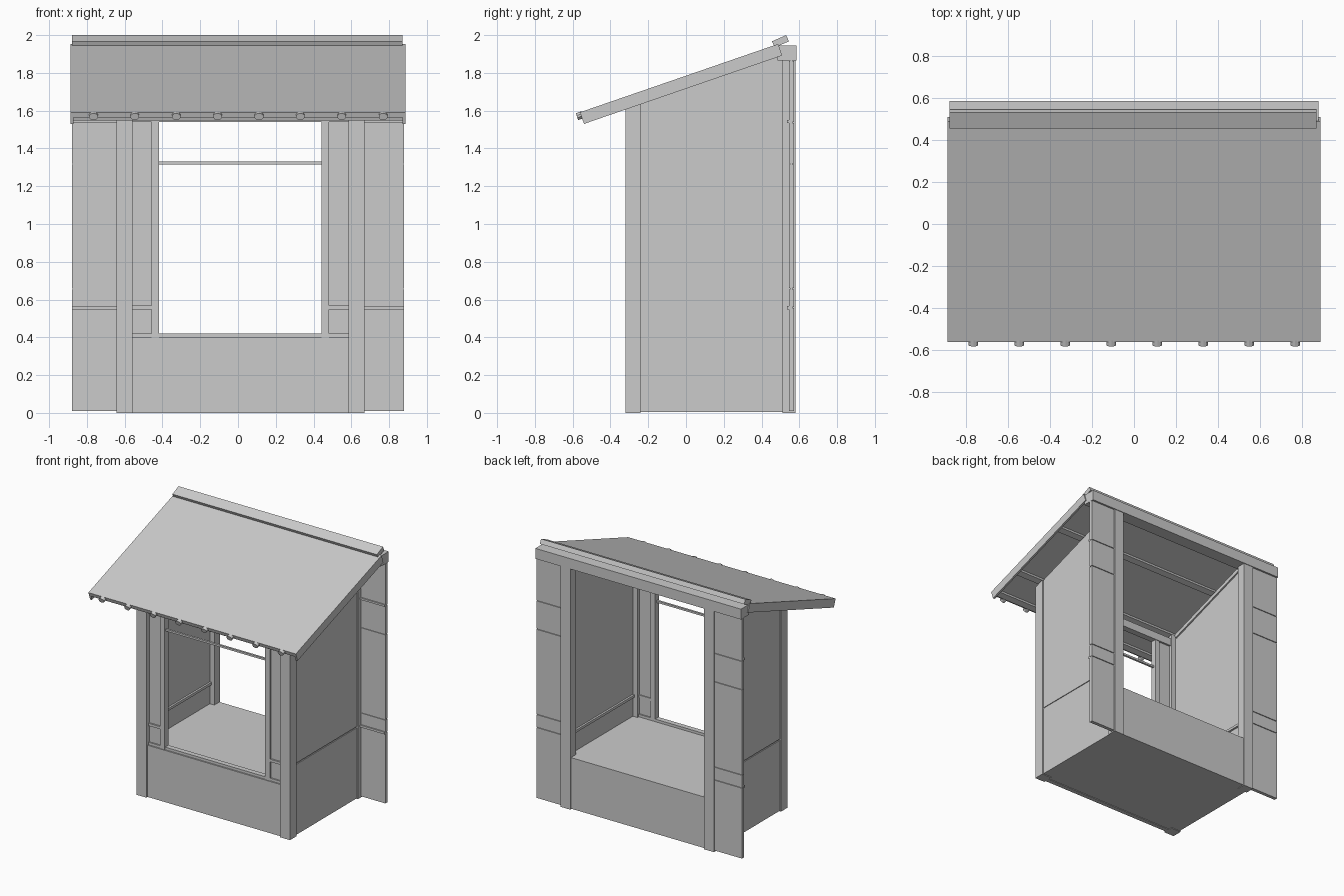
import bpy, bmesh
from mathutils import Vector

cube = bpy.data.objects.get("Cube")
if cube:
    bpy.data.objects.remove(cube, do_unlink=True)

grey = bpy.data.materials.new("plain grey")
grey.use_nodes = True
colour = (0.6, 0.6, 0.6, 1)
grey.diffuse_color = colour
grey.node_tree.nodes["Principled BSDF"].inputs["Base Color"].default_value = colour


def prism(name, profile, x0, x1):
    """Extrude a (y, z) outline along x."""
    bm = bmesh.new()
    face = bm.faces.new([bm.verts.new((x0, y, z)) for y, z in profile])
    ext = bmesh.ops.extrude_face_region(bm, geom=[face])
    verts = [v for v in ext["geom"] if isinstance(v, bmesh.types.BMVert)]
    bmesh.ops.translate(bm, verts=verts, vec=(x1 - x0, 0, 0))
    bmesh.ops.recalc_face_normals(bm, faces=bm.faces)
    mesh = bpy.data.meshes.new(name)
    bm.to_mesh(mesh)
    bm.free()
    mesh.materials.append(grey)
    obj = bpy.data.objects.new(name, mesh)
    bpy.context.scene.collection.objects.link(obj)
    return obj


def box(name, x0, x1, y0, y1, z0, z1):
    return prism(name, [(y0, z0), (y1, z0), (y1, z1), (y0, z1)], x0, x1)


def on_roof(s, h):
    """Point s along the slope from the eave, h above the underside."""
    return (-0.54 + 0.945 * s - 0.326 * h, 1.53 + 0.326 * s + 0.945 * h)


def sloped(name, x0, x1, s0, s1, h0, h1):
    return prism(name, [on_roof(s0, h0), on_roof(s1, h0),
                        on_roof(s1, h1), on_roof(s0, h1)], x0, x1)


def under(y):
    return 1.53 + 0.345 * (y + 0.54)


def to_roof(name, x0, x1, y0, y1, z0):
    """Upright part whose top follows the roof slope."""
    return prism(name, [(y0, z0), (y1, z0), (y1, under(y1)), (y0, under(y0))], x0, x1)


CX = 0.0125
DECK = 0.40

# Closed base with floor at counter height
box("base", CX - 0.63, CX + 0.63, -0.28, 0.53, 0.005, DECK)
box("front_apron", CX - 0.572, CX + 0.572, -0.305, -0.27, 0, DECK)
box("back_apron", CX - 0.572, CX + 0.572, 0.52, 0.572, 0.005, DECK)
box("window_sill", CX - 0.572, CX + 0.572, -0.295, -0.255, DECK, 0.42)

# Mirrored parts on both sides
for side, tag in ((-1, "right"), (1, "left")):
    def span(a, b):
        return sorted((CX + side * a, CX + side * b))

    to_roof(tag + "_front_post", *span(0.572, 0.657), -0.32, -0.24, 0)
    box(tag + "_back_post", *span(0.572, 0.657), 0.51, 0.58, 0, 1.87)

    # Side wall in two boards with a thin groove, and a rail inside
    box(tag + "_wall_lower", *span(0.61, 0.648), -0.24, 0.51, 0.005, 0.55)
    to_roof(tag + "_wall_upper", *span(0.61, 0.648), -0.24, 0.51, 0.56)
    box(tag + "_wall_core", *span(0.615, 0.642), -0.24, 0.51, 0.5, 0.6)
    box(tag + "_wall_rail", *span(0.595, 0.615), -0.24, 0.51, 0.55, 0.57)
    sloped(tag + "_wall_top_rail", *span(0.598, 0.612), 0.32, 1.1, -0.03, 0)

    # Front panels beside the window
    box(tag + "_panel_backing", *span(0.44, 0.572), -0.285, -0.265, DECK, 1.6)
    box(tag + "_window_stile", *span(0.43, 0.47), -0.30, -0.255, DECK, 1.6)
    box(tag + "_panel_rail", *span(0.47, 0.572), -0.297, -0.258, 0.548, 0.568)

    # Wing of stacked boards at the back
    outer = 0.88 - side * CX
    levels = [0.01, 0.56, 0.66, 1.32, 1.54, 1.87]
    box(tag + "_wing_core", *span(0.65, outer - 0.003), 0.55, 0.565, 0.012, 1.868)
    for i, (low, high) in enumerate(zip(levels, levels[1:])):
        box(f"{tag}_wing_board_{i + 1}", *span(0.65, outer),
            0.545, 0.572, low, high - 0.006)
    box(tag + "_wing_front_rail", *span(0.657, outer), 0.535, 0.55, 0.548, 0.565)
    box(tag + "_wing_top_rail", *span(0.657, outer), 0.535, 0.55, 1.535, 1.55)

    # Roof edge board
    edge = sorted((side * 0.888, side * 0.872))
    sloped(tag + "_roof_edge", *edge, 0, 1.11, 0, 0.065)

# Window bar and header
box("window_bar", CX - 0.435, CX + 0.435, -0.288, -0.272, 1.315, 1.33)
box("window_header", CX - 0.572, CX + 0.572, -0.30, -0.25, 1.54, 1.60)

# Back beam, roof sheet, purlins and ridge board
box("back_beam", -0.88, 0.88, 0.485, 0.585, 1.865, 1.945)
sloped("roof_sheet", -0.888, 0.885, 0, 1.11, 0.035, 0.065)
for i, s in enumerate((0.02, 0.26, 0.75)):
    sloped(f"purlin_{i + 1}", -0.875, 0.875, s, s + 0.045, 0.012, 0.036)
prism("ridge_board", [(0.47, 1.935), (0.545, 1.967), (0.53, 2.0), (0.455, 1.967)],
      -0.88, 0.87)

# Rod ends along the eave
slope = Vector((0, 0.945, 0.326))
for i in range(8):
    x = -0.765 + i * 0.219
    bpy.ops.mesh.primitive_cylinder_add(vertices=10, radius=0.024, depth=0.03)
    rod = bpy.context.object
    rod.name = f"eave_rod_end_{i + 1}"
    rod.location = (x, -0.563, 1.573)
    rod.scale = (1, 0.8, 1)
    rod.rotation_euler = slope.to_track_quat("Z", "Y").to_euler()
    rod.data.materials.append(grey)
